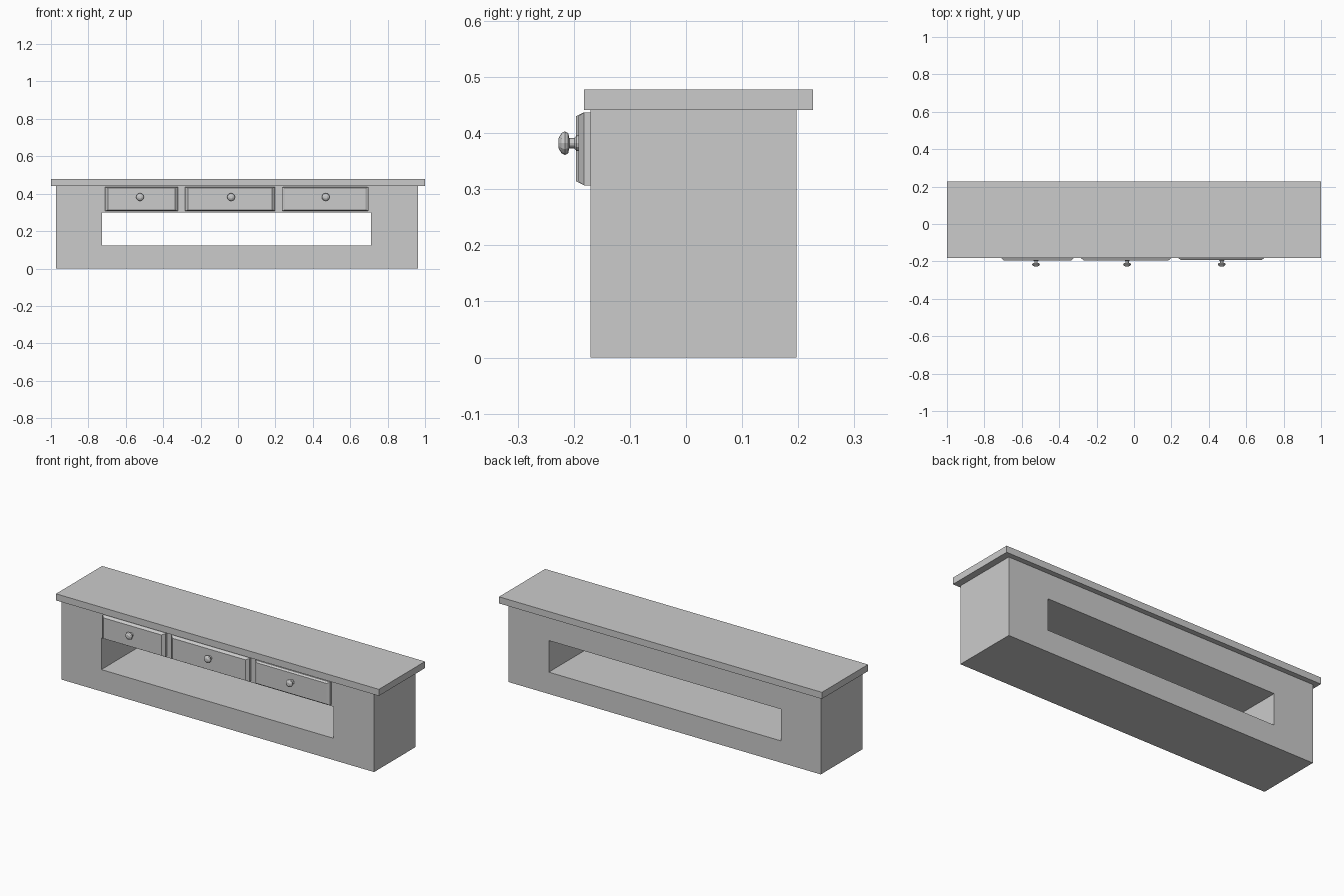
import bpy, bmesh, math

if "Cube" in bpy.data.objects:
    bpy.data.objects.remove(bpy.data.objects["Cube"])


def finish(bm, name):
    bmesh.ops.recalc_face_normals(bm, faces=bm.faces)
    mesh = bpy.data.meshes.new(name)
    bm.to_mesh(mesh)
    bm.free()
    obj = bpy.data.objects.new(name, mesh)
    bpy.context.collection.objects.link(obj)
    return obj


def rect(bm, x0, x1, z0, z1, y):
    return [bm.verts.new((x, y, z)) for x, z in ((x0, z0), (x1, z0), (x1, z1), (x0, z1))]


def bridge(bm, a, b):
    n = len(a)
    for i in range(n):
        bm.faces.new((a[i], a[(i + 1) % n], b[(i + 1) % n], b[i]))


def box(name, x0, x1, y0, y1, z0, z1):
    bm = bmesh.new()
    a, b = rect(bm, x0, x1, z0, z1, y0), rect(bm, x0, x1, z0, z1, y1)
    bridge(bm, a, b)
    bm.faces.new(a)
    bm.faces.new(b)
    return finish(bm, name)


# Bench body: a rectangular frame with an open shelf through it
bm = bmesh.new()
outer = [rect(bm, -0.973, 0.962, 0, 0.441, y) for y in (-0.17, 0.197)]
inner = [rect(bm, -0.727, 0.712, 0.122, 0.299, y) for y in (-0.17, 0.197)]
bridge(bm, outer[0], outer[1])
bridge(bm, inner[0], inner[1])
for o, i in zip(outer, inner):
    bridge(bm, o, i)
finish(bm, "bench_body")

# Overhanging top
box("bench_top", -1, 1, -0.182, 0.226, 0.441, 0.478)


# Drawer front: slab with chamfered rim
def drawer(name, x0, x1, front):
    bm = bmesh.new()
    c, cz = 0.016, 0.007
    loops = [rect(bm, x0, x1, 0.307, 0.437, -0.169),
             rect(bm, x0, x1, 0.307, 0.437, -0.182),
             rect(bm, x0 + c, x1 - c, 0.307 + cz, 0.437 - cz, front)]
    bridge(bm, loops[0], loops[1])
    bridge(bm, loops[1], loops[2])
    bm.faces.new(loops[0])
    bm.faces.new(loops[2])
    return finish(bm, name)


# Knob: lathed profile of (radius, y)
def knob(name, x, z=0.382, sides=12):
    profile = [(0.014, -0.188), (0.014, -0.195), (0.009, -0.199), (0.009, -0.208),
               (0.018, -0.210), (0.021, -0.216), (0.018, -0.222), (0.009, -0.227)]
    bm = bmesh.new()
    rings = []
    for r, y in profile:
        rings.append([bm.verts.new((x + r * math.cos(t), y, z + r * math.sin(t)))
                      for t in (2 * math.pi * k / sides for k in range(sides))])
    for a, b in zip(rings, rings[1:]):
        bridge(bm, a, b)
    bm.faces.new(rings[0])
    bm.faces.new(rings[-1])
    return finish(bm, name)


# Three drawers with their knobs
for side, x0, x1, front, kx in (("left", -0.711, -0.321, -0.196, -0.524),
                                ("middle", -0.284, 0.199, -0.196, -0.037),
                                ("right", 0.235, 0.698, -0.192, 0.469)):
    drawer(side + "_drawer", x0, x1, front)
    knob(side + "_knob", kx)
